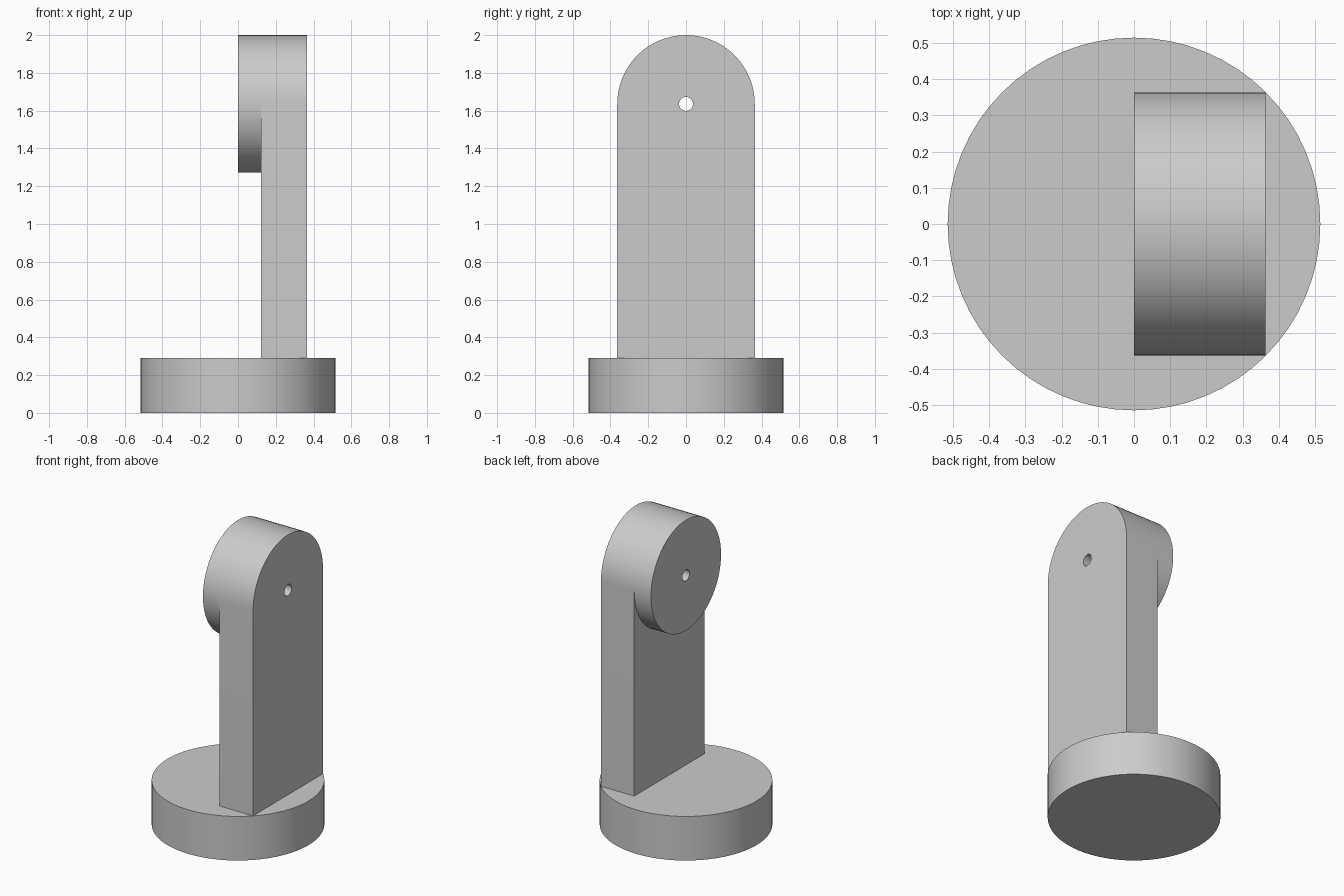
import bpy, bmesh
from math import cos, sin, pi, radians
from mathutils import Matrix

if "Cube" in bpy.data.objects:
    bpy.data.objects.remove(bpy.data.objects["Cube"])

BASE_R, BASE_H = 0.515, 0.29
ARM_R, PIVOT_Z = 0.364, 1.636
HUB_X, ARM_X, OUTER_X = 0.0, 0.122, 0.364
BORE_R = 0.037
SEGMENTS = 64

grey = bpy.data.materials.new("light grey")
grey.use_nodes = True
colour = (0.6, 0.6, 0.6, 1)
grey.diffuse_color = colour
grey.node_tree.nodes["Principled BSDF"].inputs["Base Color"].default_value = colour


def arc(radius, start, end, steps):
    """Points (y, z) on an arc around the pivot."""
    return [(radius * cos(start + (end - start) * i / steps),
             PIVOT_Z + radius * sin(start + (end - start) * i / steps))
            for i in range(steps + 1)]


def extrude_x(name, outline, x0, x1):
    """Solid made by pushing a (y, z) outline along x."""
    bm = bmesh.new()
    face = bm.faces.new([bm.verts.new((x0, y, z)) for y, z in outline])
    result = bmesh.ops.extrude_face_region(bm, geom=[face])
    verts = [v for v in result["geom"] if isinstance(v, bmesh.types.BMVert)]
    bmesh.ops.translate(bm, verts=verts, vec=(x1 - x0, 0, 0))
    bmesh.ops.recalc_face_normals(bm, faces=bm.faces)
    return add_object(name, bm)


def add_object(name, bm):
    mesh = bpy.data.meshes.new(name)
    bm.to_mesh(mesh)
    bm.free()
    mesh.materials.append(grey)
    obj = bpy.data.objects.new(name, mesh)
    bpy.context.collection.objects.link(obj)
    return obj


# Round base
bm = bmesh.new()
bmesh.ops.create_cone(bm, cap_ends=True, segments=SEGMENTS, radius1=BASE_R,
                      radius2=BASE_R, depth=BASE_H,
                      matrix=Matrix.Translation((0, 0, BASE_H / 2)))
base = add_object("base", bm)

# Upright arm with a rounded top
arch = arc(ARM_R, 0, pi, SEGMENTS // 2)
arm = extrude_x("upright_arm", arch + [(-ARM_R, BASE_H), (ARM_R, BASE_H)],
                ARM_X, OUTER_X)

# Round hub on the inner side of the arm
hub = extrude_x("hub", arc(ARM_R, 0, 2 * pi, SEGMENTS)[:-1], HUB_X, ARM_X)

# Pivot hole through arm and hub
cutter = extrude_x("bore_cutter", arc(BORE_R, 0, 2 * pi, SEGMENTS // 2)[:-1],
                   HUB_X - 0.1, OUTER_X + 0.1)
bpy.context.view_layer.update()
for part in (arm, hub):
    bore = part.modifiers.new("bore", "BOOLEAN")
    bore.operation = "DIFFERENCE"
    bore.solver = "EXACT"
    bore.object = cutter
    bpy.ops.object.select_all(action="DESELECT")
    part.select_set(True)
    bpy.context.view_layer.objects.active = part
    bpy.ops.object.modifier_apply(modifier=bore.name)
bpy.data.objects.remove(cutter)

# Smooth round sides, crisp rims
bpy.ops.object.select_all(action="DESELECT")
for part in (base, arm, hub):
    part.select_set(True)
bpy.context.view_layer.objects.active = base
bpy.ops.object.shade_smooth_by_angle(angle=radians(30))
